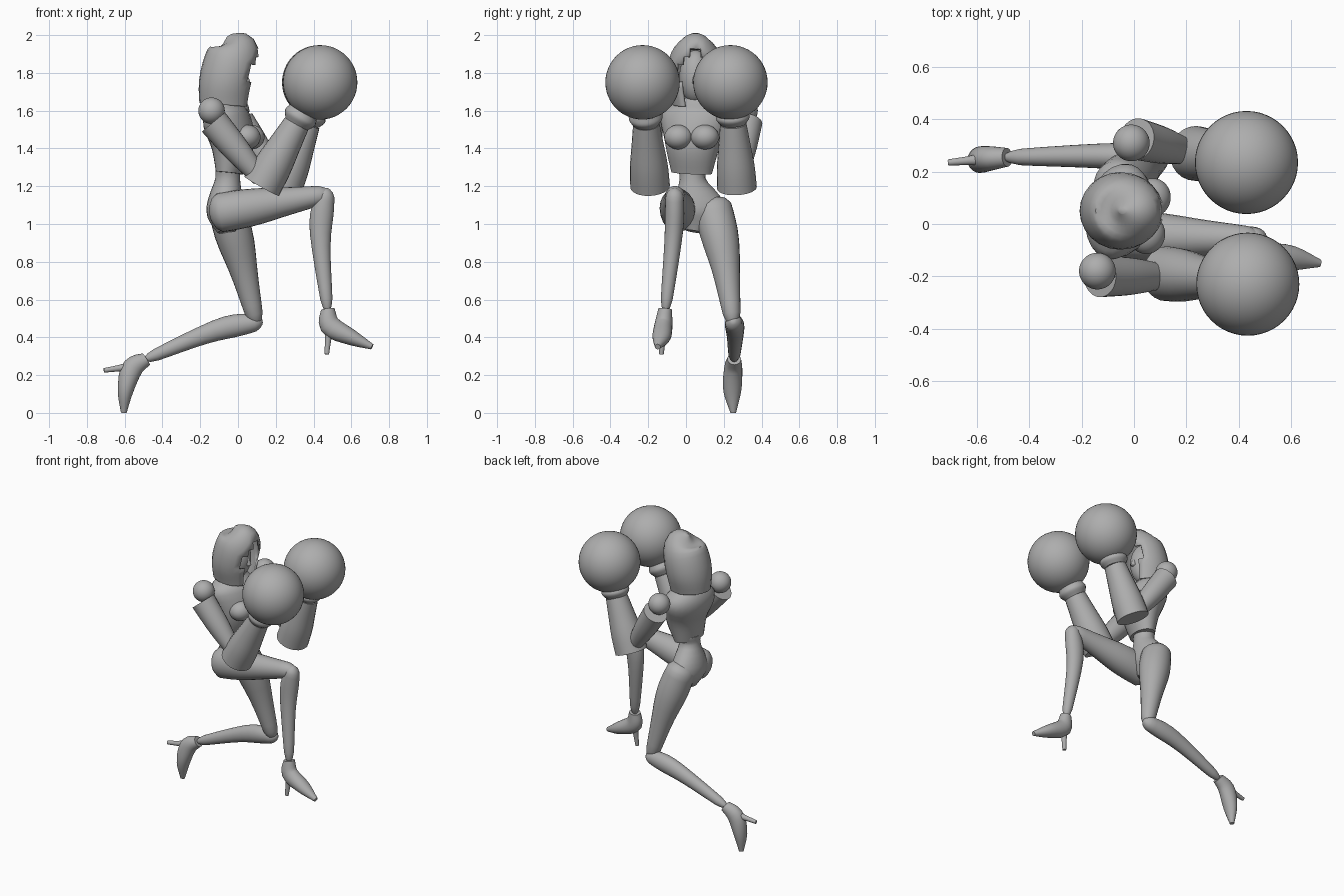
import bpy, bmesh, math
from mathutils import Vector, Matrix

if "Cube" in bpy.data.objects:
    bpy.data.objects.remove(bpy.data.objects["Cube"])

grey = bpy.data.materials.new("plain grey")
grey.use_nodes = True
grey.diffuse_color = (0.42, 0.42, 0.42, 1)
grey.node_tree.nodes["Principled BSDF"].inputs["Base Color"].default_value = grey.diffuse_color

TORSO_TWIST = math.radians(-14)


def finish(name, bm):
    """Turn a bmesh into a smooth, coloured object."""
    bmesh.ops.recalc_face_normals(bm, faces=bm.faces)
    mesh = bpy.data.meshes.new(name)
    bm.to_mesh(mesh)
    bm.free()
    mesh.materials.append(grey)
    ob = bpy.data.objects.new(name, mesh)
    bpy.context.collection.objects.link(ob)
    bpy.ops.object.select_all(action="DESELECT")
    ob.select_set(True)
    bpy.context.view_layer.objects.active = ob
    bpy.ops.object.shade_smooth_by_angle(angle=math.radians(50))
    return ob


def spline(values, t):
    """Smooth curve through evenly spaced numbers or points."""
    last = len(values) - 1
    i = min(int(t * last), last - 1)
    f = t * last - i
    a, b = values[i], values[i + 1]
    leave = (b - values[i - 1]) / 2 if i > 0 else b - a
    arrive = (values[i + 2] - a) / 2 if i + 2 <= last else b - a
    ease = f * f * (3 - 2 * f)
    return a + (b - a) * ease + leave * (f * (1 - f) ** 2) - arrive * (f * f * (1 - f))


def loft(path, widths, depths=None, yaw=0, rounded=False, sides=24, steps=16):
    """Skin elliptical rings along a smooth path, with optional domed ends."""
    bm = bmesh.new()
    path = [Vector(p) for p in path]
    times = [(1 - math.cos(math.pi * i / steps)) / 2 for i in range(steps + 1)]
    points = [spline(path, t) for t in times]
    sideways = Matrix.Rotation(yaw, 3, "Z") @ Vector((0, 1, 0))
    rings = []
    for i, t in enumerate(times):
        along = (points[min(i + 1, steps)] - points[max(i - 1, 0)]).normalized()
        u = (sideways - along * sideways.dot(along)).normalized()
        v = u.cross(along)
        near_end = min(t, 1 - t) / 0.1
        dome = max(0.2, math.sqrt(1 - (1 - min(1, near_end)) ** 2)) if rounded else 1
        u = u * spline(widths, t) * dome
        v = v * spline(depths or widths, t) * dome
        angles = [math.tau * k / sides for k in range(sides)]
        rings.append([bm.verts.new(points[i] + u * math.sin(a) + v * math.cos(a)) for a in angles])
    for low, high in zip(rings, rings[1:]):
        for k in range(sides):
            n = (k + 1) % sides
            bm.faces.new((low[k], low[n], high[n], high[k]))
    bm.faces.new(rings[0])
    bm.faces.new(rings[-1])
    return bm


def limb(name, *shape, **options):
    return finish(name, loft(*shape, **options))


def ball(name, centre, radii, yaw=0):
    bm = bmesh.new()
    bmesh.ops.create_uvsphere(bm, u_segments=48, v_segments=24, radius=1)
    place = Matrix.Translation(centre) @ Matrix.Rotation(yaw, 4, "Z") @ Matrix.Diagonal((*radii, 1))
    bmesh.ops.transform(bm, matrix=place, verts=bm.verts)
    return finish(name, bm)


# Corset, neck, waist and hips
limb("corset", [(-.045, .03, 1.27), (-.03, .035, 1.43), (-.065, .05, 1.57), (-.075, .055, 1.66)],
     [.11, .15, .185, .08], [.07, .115, .12, .07], yaw=TORSO_TWIST)
limb("neck", [(-.07, .055, 1.6), (-.055, .05, 1.75)], [.06, .05])
limb("waist_and_hips", [(-.055, .035, 1.3), (-.055, .035, 1.23), (-.065, .05, 1.13),
                        (-.07, .06, 1.05), (-.06, .045, .96)],
     [.08, .07, .13, .15, .05], [.065, .067, .092, .095, .05])
for label, y in (("right", -.04), ("left", .1)):
    ball(label + "_bust", (.055 + y * .15, y, 1.46), (.07, .075, .065), TORSO_TWIST)

# Hood with an open pointed front, and the face inside it
bm = loft([(-.07, .05, 1.63), (-.06, .05, 1.75), (-.03, .05, 1.87), (-.02, .05, 1.95), (-.045, .05, 2)],
          [.12, .147, .14, .1, .01], [.135, .147, .145, .115, .015])
opening = []
for face in bm.faces:
    centre = face.calc_center_median()
    turn = math.degrees(abs(math.atan2(centre.y - .05, centre.x + .06)))
    underside = len(face.verts) > 4 and centre.z < 1.7
    if underside or turn < min(36, (1.94 - centre.z) * 400):
        opening.append(face)
bmesh.ops.delete(bm, geom=opening, context="FACES")
hood = finish("hood", bm)
hood.modifiers.new("cloth", "SOLIDIFY").thickness = .014
ball("face", (-.045, .05, 1.78), (.095, .085, .14))
limb("nose", [(.03, .05, 1.82), (.05, .05, 1.74)], [.01, .018], rounded=True)


# Arms: shoulder ball, tapered upper arm, gauntlet and round fist
def arm(label, shoulder, top, elbow, cuff, wrist, fist):
    ball(label + "_shoulder", shoulder, [.07] * 3)
    limb(label + "_upper_arm", [top, elbow], [.08, .07, .045])
    limb(label + "_gauntlet", [cuff, wrist], [.105, .1, .085, .07])
    limb(label + "_collar", [wrist, Vector(wrist).lerp(Vector(fist), .3)], [.068, .09, .08])
    ball(label + "_fist", fist, [.197] * 3)


arm("right", (-.14, -.18, 1.6), (-.13, -.2, 1.54), (.12, -.2, 1.24),
    (.125, -.19, 1.2), (.31, -.21, 1.53), (.435, -.23, 1.75))
arm("left", (-.01, .31, 1.6), (.01, .325, 1.54), (.21, .275, 1.24),
    (.235, .27, 1.19), (.365, .25, 1.53), (.43, .235, 1.75))


# High-heeled shoes: one shared foot shape with a thin heel
def shoe(label, ankle, arch, sole, toe, heel):
    limb(label + "_shoe", [ankle, arch, sole, toe], [.036, .048, .048, .015], [.036, .056, .042, .015])
    limb(label + "_heel", [Vector(ankle).lerp(Vector(arch), .7), heel], [.032, .018, .012])


# Forward leg
limb("front_thigh", [(-.15, -.04, 1.05), (.49, -.06, 1.16)],
     [.09, .093, .068, .045], [.105, .1, .072, .045], rounded=True)
limb("front_shin", [(.47, -.06, 1.19), (.437, -.065, .95), (.475, -.11, .53)],
     [.045, .051, .042, .028], [.042, .062, .046, .028], rounded=True)
shoe("front", (.475, -.11, .55), (.49, -.12, .46), (.6, -.13, .4), (.71, -.15, .35), (.47, -.13, .31))

# Trailing leg
limb("rear_thigh", [(-.08, .13, 1.14), (.01, .2, .83), (.1, .25, .46)],
     [.1, .1, .068, .04], [.09, .1, .068, .04], rounded=True)
limb("rear_shin", [(.13, .25, .485), (-.12, .26, .435), (-.5, .255, .28)],
     [.042, .051, .042, .028], [.042, .06, .046, .028], rounded=True)
shoe("rear", (-.485, .255, .285), (-.56, .25, .235), (-.595, .245, .12), (-.605, .25, 0), (-.71, .235, .225))
